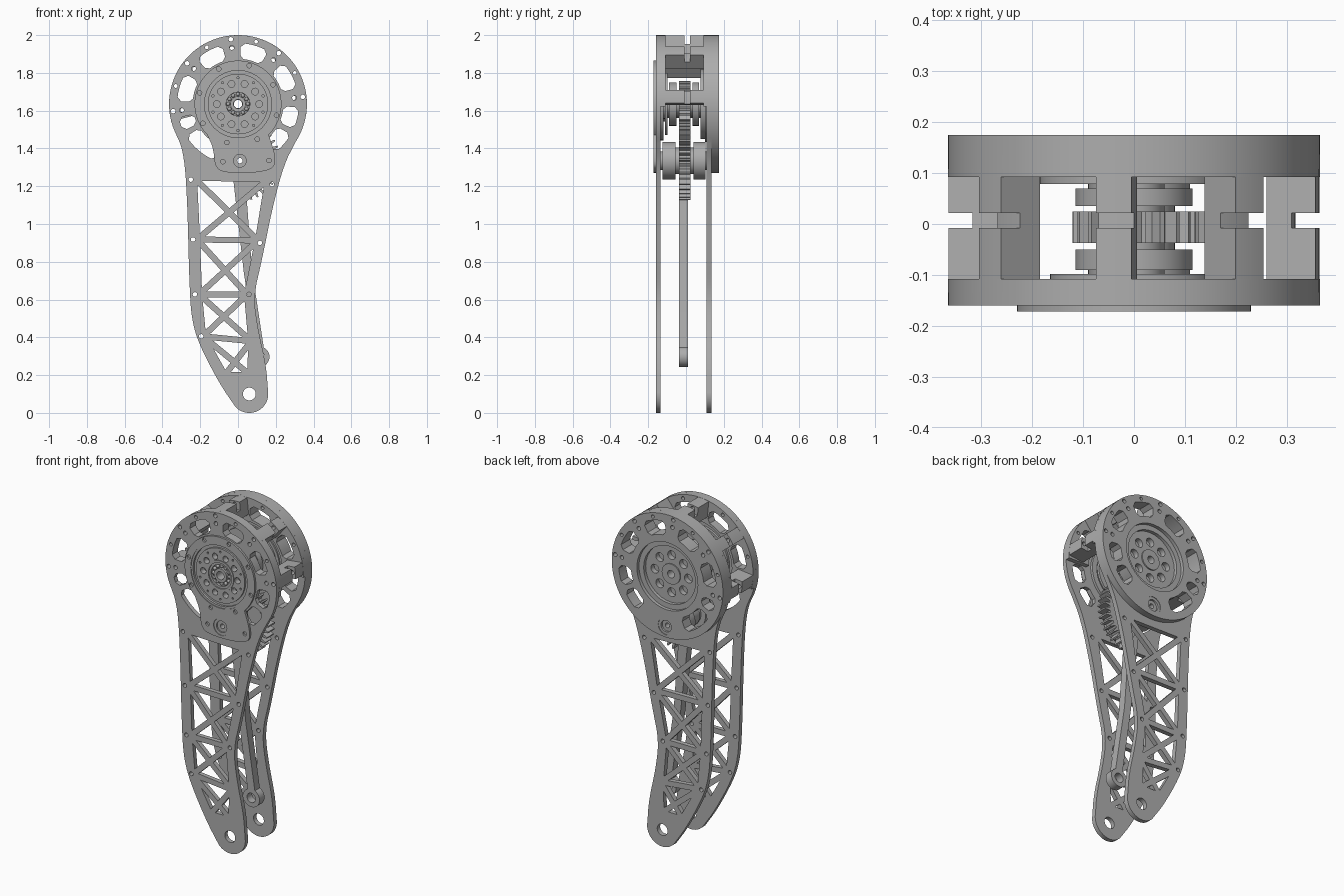
import bpy, bmesh, math
from mathutils import Vector, Matrix

if "Cube" in bpy.data.objects:
    bpy.data.objects.remove(bpy.data.objects["Cube"])

grey = bpy.data.materials.new("machined_grey")
grey.use_nodes = True
COLOUR = (0.42, 0.42, 0.42, 1)
grey.diffuse_color = COLOUR
grey.node_tree.nodes["Principled BSDF"].inputs["Base Color"].default_value = COLOUR

HIP = (0, 1.635)        # main axis
CRANK = (0.01, 1.335)   # lower shaft
ANKLE = (0.06, 0.10)
R = 0.365


def polar(r, deg, c=HIP):
    a = math.radians(deg)
    return (c[0] + r * math.cos(a), c[1] + r * math.sin(a))


def arc(r, a0, a1, c=HIP, step=4):
    n = max(2, round(abs(a1 - a0) / step))
    return [polar(r, a0 + (a1 - a0) * i / n, c) for i in range(n + 1)]


def circle(r, c=HIP, n=48):
    return [polar(r, 360 * i / n, c) for i in range(n)]


def bolt(c, r=0.012):
    return circle(r, c, 14)


def window(a0, a1, r0=0.24, r1=0.322, cut=0.02):
    """Arc-shaped opening with softened corners."""
    return (arc(r1, a0 + 4, a1 - 4) + [polar(r1 - cut, a1), polar(r0 + cut, a1)]
            + arc(r0, a1 - 4, a0 + 4) + [polar(r0 + cut, a0), polar(r1 - cut, a0)])


def soften(pts, times=2):
    """Corner cutting that keeps both ends."""
    for _ in range(times):
        out = [pts[0]]
        for a, b in zip(pts, pts[1:]):
            a, b = Vector(a), Vector(b)
            out += [tuple(a.lerp(b, 0.25)), tuple(a.lerp(b, 0.75))]
        pts = out + [pts[-1]]
    return pts


def finish(ob):
    ob.data.materials.clear()
    ob.data.materials.append(grey)
    bpy.ops.object.select_all(action='DESELECT')
    ob.select_set(True)
    bpy.context.view_layer.objects.active = ob
    bpy.ops.object.shade_smooth_by_angle(angle=math.radians(30))
    return ob


def prism(name, outline, holes, y0, y1):
    """Flat x/z profile with holes, extruded from y0 to y1."""
    cu = bpy.data.curves.new(name, 'CURVE')
    cu.dimensions, cu.fill_mode, cu.extrude = '2D', 'BOTH', (y1 - y0) / 2
    for loop in [outline] + holes:
        s = cu.splines.new('POLY')
        s.points.add(len(loop) - 1)
        for p, (x, z) in zip(s.points, loop):
            p.co = (x, z, 0, 1)
        s.use_cyclic_u = True
    tmp = bpy.data.objects.new(name + "_curve", cu)
    bpy.context.collection.objects.link(tmp)
    dg = bpy.context.evaluated_depsgraph_get()
    me = bpy.data.meshes.new_from_object(tmp.evaluated_get(dg))
    bpy.data.objects.remove(tmp)
    me.transform(Matrix.Translation((0, (y0 + y1) / 2, 0)) @ Matrix.Rotation(math.pi / 2, 4, 'X'))
    bm = bmesh.new()
    bm.from_mesh(me)
    bmesh.ops.remove_doubles(bm, verts=bm.verts, dist=1e-5)
    bmesh.ops.recalc_face_normals(bm, faces=bm.faces)
    bm.to_mesh(me)
    bm.free()
    me.name = name
    ob = bpy.data.objects.new(name, me)
    bpy.context.collection.objects.link(ob)
    return finish(ob)


def inset(tri, d):
    """Triangle shrunk by d on every side."""
    a, b, c = [Vector(p) for p in tri]
    la, lb, lc = (b - c).length, (c - a).length, (a - b).length
    centre = (a * la + b * lb + c * lc) / (la + lb + lc)
    s = (b - a).to_3d().cross((c - a).to_3d()).length
    k = 1 - d * (la + lb + lc) / s
    return [tuple(centre + (p - centre) * k) for p in (a, b, c)]


# Truss openings: each bay is crossed by two diagonals
left_nodes = [(-.233, 1.246), (-.217, .918), (-.206, .627), (-.185, .405), (-.07, .2)]
right_nodes = [(.159, 1.236), (.106, .913), (.048, .627), (.07, .38), (.065, .2)]
truss = []
for i in range(4):
    q = [left_nodes[i], right_nodes[i], right_nodes[i + 1], left_nodes[i + 1]]
    p, d = Vector(q[0]), Vector(q[2]) - Vector(q[0])
    o, e = Vector(q[1]), Vector(q[3]) - Vector(q[1])
    mid = p + d * ((o - p).cross(e) / d.cross(e))
    truss += [inset((q[k], q[(k + 1) % 4], tuple(mid)), 0.016) for k in range(4)]

rim_bolts = [bolt(c) for c in [(-.25, 1.235), (-.238, .918), (-.228, .627), (-.195, .405),
                               (.18, 1.21), (.116, .90), (.058, .627)]]

# Round head openings and fasteners
POSTS = [6.3 + 45 * k for k in range(5)]
upper_windows = [window(a + 9, a + 36) for a in POSTS[:4]]
lower_windows = [window(193, 206), window(212, 248), window(-52, -30), window(-24, -3)]
post_bolts = [bolt(polar(r, a)) for a in POSTS for r in (.30, .345)]
mid_bolts = [bolt(polar(.343, a + 22.5), .01) for a in POSTS[:4]]
head_holes = upper_windows + lower_windows + post_bolts + mid_bolts
shaft_hole = [circle(.05, CRANK, 32)]

# Leg plates, front and back
right_edge = soften([polar(R, -33), (.243, 1.315), (.18, 1.077), (.127, .81), (.082, .62),
                     (.106, .44), (.148, .257), polar(.1, 8, ANKLE)])
left_edge = soften([polar(.1, 222, ANKLE), (-.095, .15), (-.2, .35), (-.24, .47),
                    (-.256, .62), (-.27, 1.183), (-.291, 1.394), polar(R, 203)])
outline = (arc(R, 203, -33) + right_edge[1:] + arc(.1, 8, -138, ANKLE)[1:] + left_edge[1:-1])
leg_holes = truss + rim_bolts + head_holes + shaft_hole + [circle(.034, ANKLE, 32)]
prism("front_leg_plate", outline, leg_holes + [circle(.19)], -.16, -.134)
prism("back_leg_plate", outline, leg_holes + [circle(.2)], .108, .136)

# Head rings and half rings against the posts
prism("back_ring", circle(R, n=90), head_holes + shaft_hole + [circle(.2)], .136, .175)
half = arc(R, -2, 194.6) + arc(.225, 194.6, -2)
half_holes = upper_windows + post_bolts + mid_bolts
prism("front_half_ring", half, half_holes, -.134, -.108)
prism("back_half_ring", half, half_holes, .092, .108)


# Slotted posts joining the two head rings
def post_block(r0, r1, deg):
    a = math.radians(deg)
    u, t = Vector((math.cos(a), math.sin(a))), Vector((-math.sin(a), math.cos(a))) * .035
    c = Vector(HIP)
    return [tuple(c + u * r + t * s) for r, s in ((r0, -1), (r1, -1), (r1 + .003, 0), (r1, 1), (r0, 1))]


for i, a in enumerate(POSTS):
    hole = [bolt(polar(.345, a))]
    prism(f"post_core_{i}", post_block(.265, .315, a), [bolt(polar(.295, a))], -.11, .094)
    prism(f"post_front_{i}", post_block(.315, .362, a), hole, -.11, -.008)
    prism(f"post_back_{i}", post_block(.315, .362, a), hole, .022, .094)

# Front cap with a lobe over the lower shaft
lobe = soften([polar(.23, 225), (-.13, 1.40), (-.12, 1.29), (-.05, 1.27), (.08, 1.27),
               (.19, 1.29), (.2, 1.36), polar(.23, -45)])
cap_bolts = [bolt(polar(.212, 28.8 + 45 * k)) for k in range(8)]
prism("front_cap", arc(.23, -45, 225) + lobe[1:-1],
      cap_bolts + [circle(.19), bolt((.164, 1.336)), bolt((-.08, 1.33))] + shaft_hole, -.172, -.156)

# Concentric hub parts: name, outer radius, inner radius, y range, holes
hub_holes = [circle(.018, polar(.112, 36 * k), 16) for k in range(10)]
small_holes = [circle(.006, polar(.14, 36 * k + 18), 10) for k in range(10)]
for name, r1, r0, y0, y1, extra in [
        ("front_outer_race", .192, .178, -.168, -.12, []),
        ("front_race_groove", .178, .16, -.155, -.12, []),
        ("front_hub", .16, .078, -.166, -.13, hub_holes + small_holes),
        ("front_hub_lip", .09, .076, -.17, -.13, []),
        ("front_bearing_seat", .078, .03, -.146, -.11, []),
        ("front_bearing_outer", .078, .063, -.163, -.14, []),
        ("front_bearing_inner", .041, .024, -.166, -.11, []),
        ("front_inner_disc", .165, .022, -.112, -.098, []),
        ("flange_front", .115, .022, -.09, -.05, []),
        ("flange_back", .115, .022, .035, .07, []),
        ("main_sleeve", .06, .022, -.1, .1, []),
        ("back_inner_disc", .185, .022, .078, .104, []),
        ("back_race", .202, .17, .10, .155, []),
        ("back_hub", .172, .022, .10, .135, [circle(.026, polar(.11, 45 * k), 20) for k in range(8)]),
        ("back_hub_boss", .06, .022, .13, .142, [])]:
    prism(name, circle(r1), [circle(r0, n=32)] + extra, y0, y1)

# Bearing balls
for k in range(12):
    x, z = polar(.052, 30 * k)
    bpy.ops.mesh.primitive_uv_sphere_add(segments=12, ring_count=8, radius=.0105, location=(x, -.152, z))
    bpy.context.object.name = f"bearing_ball_{k}"
    finish(bpy.context.object)

# Lower shaft bosses and end bushings
for name, r1, r0, y0, y1 in [
        ("boss_front", .1, .02, -.125, -.055), ("boss_back", .1, .02, .04, .102),
        ("boss_neck", .07, .02, -.06, .045),
        ("bushing_front", .05, .034, -.168, -.12), ("shaft_front", .034, .014, -.16, -.12),
        ("bushing_back", .05, .034, .1, .172), ("shaft_back", .034, .014, .1, .16)]:
    prism(name, circle(r1, CRANK), [circle(r0, CRANK, 20)], y0, y1)


# Gears
def teeth(c, r0, r1, a0, a1, count):
    step = (a1 - a0) / count
    return [polar(r, a0 + step * (i + f), c) for i in range(count)
            for r, f in ((r0, 0), (r0, .2), (r1, .38), (r1, .62), (r0, .8))]


prism("pinion", teeth(HIP, .095, .122, 0, 360, 20), [circle(.022, n=24)], -.037, .025)
sector = teeth(CRANK, .18, .215, -78, 110, 20) + arc(.075, 125, 250, CRANK)
prism("sector_gear", sector, [circle(.02, CRANK, 20)], -.037, .025)

# Push link with an eye at its lower end
EYE = (.113, .297)
prism("push_link", [(-.03, 1.28), (.035, 1.28), (.075, .75), (.138, .335), (.09, .335), (.03, .75)],
      [], -.037, .01)
prism("link_eye", circle(.054, EYE, 36), [circle(.028, EYE, 24)], -.037, .01)
